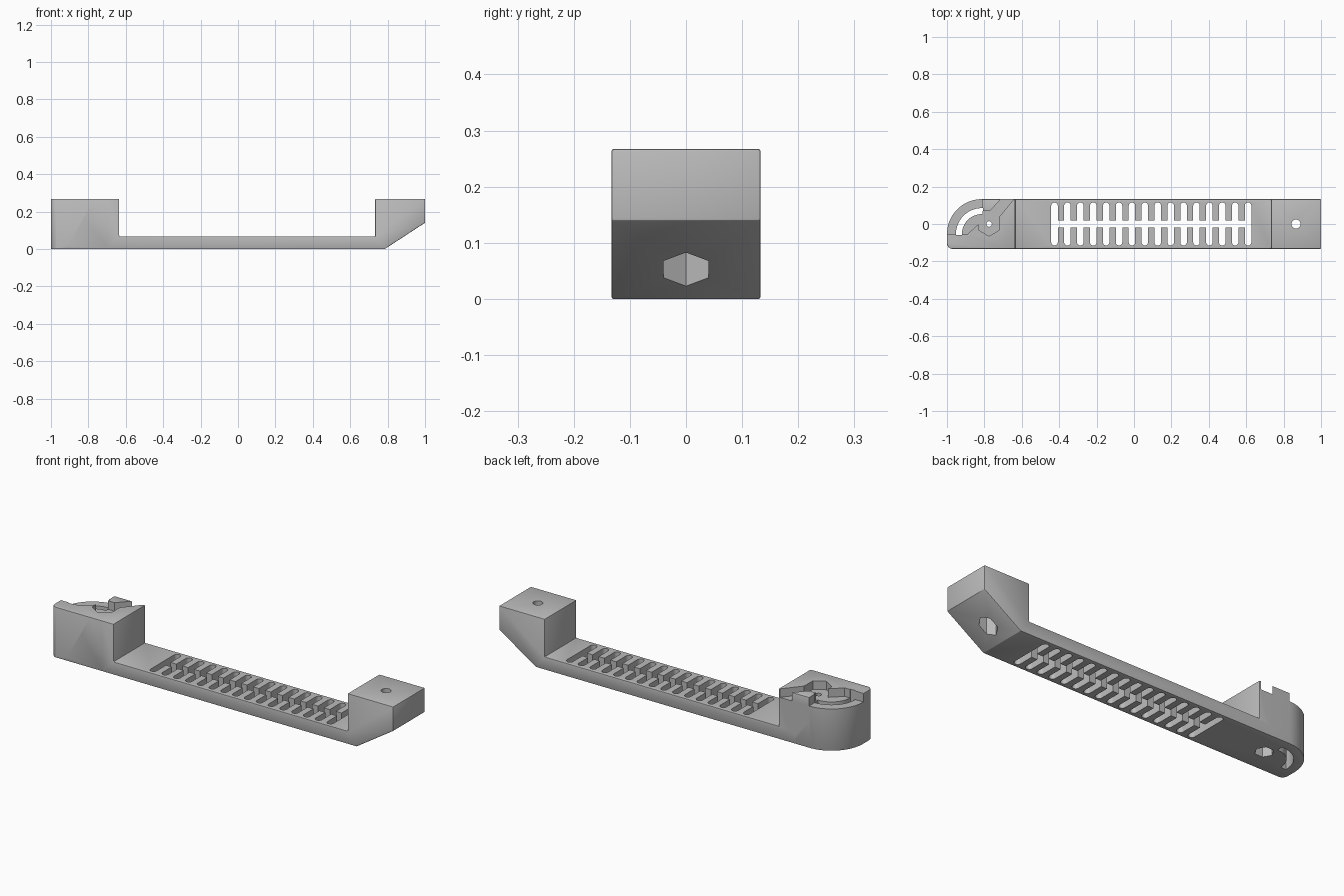
import bpy
import bmesh
from math import cos, sin, pi, radians
from mathutils import Vector

cube = bpy.data.objects.get("Cube")
if cube:
    bpy.data.objects.remove(cube, do_unlink=True)

grey = bpy.data.materials.new("plain_grey")
grey.use_nodes = True
grey.diffuse_color = (0.5, 0.5, 0.5, 1)
grey.node_tree.nodes["Principled BSDF"].inputs["Base Color"].default_value = (0.5, 0.5, 0.5, 1)


def arc(cx, cy, r, start, end, steps):
    """Points along an arc, angles in degrees."""
    angles = [radians(start + (end - start) * i / steps) for i in range(steps + 1)]
    return [(cx + r * cos(a), cy + r * sin(a)) for a in angles]


def prism(name, points, low, high, along_y=False):
    """Extrude a 2D outline along z, or along y for a side profile."""
    mesh = bpy.data.meshes.new(name)
    bm = bmesh.new()
    place = (lambda p: (p[0], low, p[1])) if along_y else (lambda p: (p[0], p[1], low))
    face = bm.faces.new([bm.verts.new(place(p)) for p in points])
    grown = bmesh.ops.extrude_face_region(bm, geom=[face])
    shift = Vector((0, high - low, 0) if along_y else (0, 0, high - low))
    bmesh.ops.translate(bm, vec=shift, verts=[v for v in grown["geom"] if isinstance(v, bmesh.types.BMVert)])
    bmesh.ops.recalc_face_normals(bm, faces=bm.faces)
    bm.to_mesh(mesh)
    bm.free()
    obj = bpy.data.objects.new(name, mesh)
    bpy.context.collection.objects.link(obj)
    mesh.materials.append(grey)
    return obj


def activate(obj):
    bpy.ops.object.select_all(action="DESELECT")
    obj.select_set(True)
    bpy.context.view_layer.objects.active = obj


def combine(body, tool, operation="DIFFERENCE"):
    """Apply a boolean and discard its cutter."""
    mod = body.modifiers.new("cut", "BOOLEAN")
    mod.operation, mod.solver, mod.object = operation, "EXACT", tool
    activate(body)
    bpy.ops.object.modifier_apply(modifier=mod.name)
    bpy.data.objects.remove(tool, do_unlink=True)


# Bracket body: side profile trimmed by a footprint with rounded left corners
half = 0.133
profile = [(-1, 0), (0.785, 0), (1, 0.14), (1, 0.267), (0.733, 0.267),
           (0.733, 0.068), (-0.635, 0.068), (-0.635, 0.267), (-1, 0.267)]
body = prism("bracket_body", profile, -half, half, along_y=True)
turn = (-0.813, -0.054)
footprint = ([(1.1, -0.2), (1.1, 0.2), (-0.7, 0.2), (-0.7, half)]
             + arc(*turn, 0.187, 90, 180, 20)
             + arc(-0.97, -half + 0.03, 0.03, 180, 270, 6)
             + [(-0.7, -half), (-0.7, -0.2)])
combine(body, prism("footprint", footprint, -0.1, 0.4), "INTERSECT")

# Slightly softened edges
soft = body.modifiers.new("soft", "BEVEL")
soft.width, soft.segments, soft.limit_method, soft.angle_limit = 0.004, 2, "ANGLE", radians(35)
activate(body)
bpy.ops.object.modifier_apply(modifier=soft.name)

# Lowered corner, nut seat and wire channel in the left block
recess = [(-1.1, -0.054), (-0.89, -0.054), (-0.831, 0), (-0.831, -0.032), (-0.775, -0.065),
          (-0.719, -0.032), (-0.719, 0.04), (-0.595, 0.19), (-0.66, 0.19), (-0.77, 0.07),
          (-0.813, 0.07), (-0.813, 0.2), (-1.1, 0.2)]
combine(body, prism("recess", recess, 0.222, 0.4))

# Curved slot through the corner
slot = arc(*turn, 0.139, 88, 182, 20) + arc(*turn, 0.107, 182, 88, 20)
combine(body, prism("curved_slot", slot, -0.1, 0.4))

# Screw holes with hexagonal nut pockets from below
for x, radius, depth in ((-0.775, 0.015, 0.12), (0.866, 0.024, 0.17)):
    combine(body, prism("screw_hole", arc(x, 0, radius, 0, 345, 23), -0.1, 0.4))
    combine(body, prism("nut_pocket", arc(x, 0, 0.046, 0, 300, 5), -0.1, depth))

# Comb of vent slots joined by a central slit
first, pitch, count, r, reach = -0.425, 0.069, 16, 0.0175, 0.115
for i in range(count):
    x = first + i * pitch
    outline = arc(x, reach - r, r, 0, 180, 10) + arc(x, r - reach, r, 180, 360, 10)
    combine(body, prism("vent_slot", outline, -0.1, 0.15))
last = first + (count - 1) * pitch
slit = [(first, -0.019), (last, -0.019), (last, 0.019), (first, 0.019)]
combine(body, prism("central_slit", slit, -0.1, 0.15))

activate(body)
bpy.ops.object.shade_smooth_by_angle(angle=radians(30))
